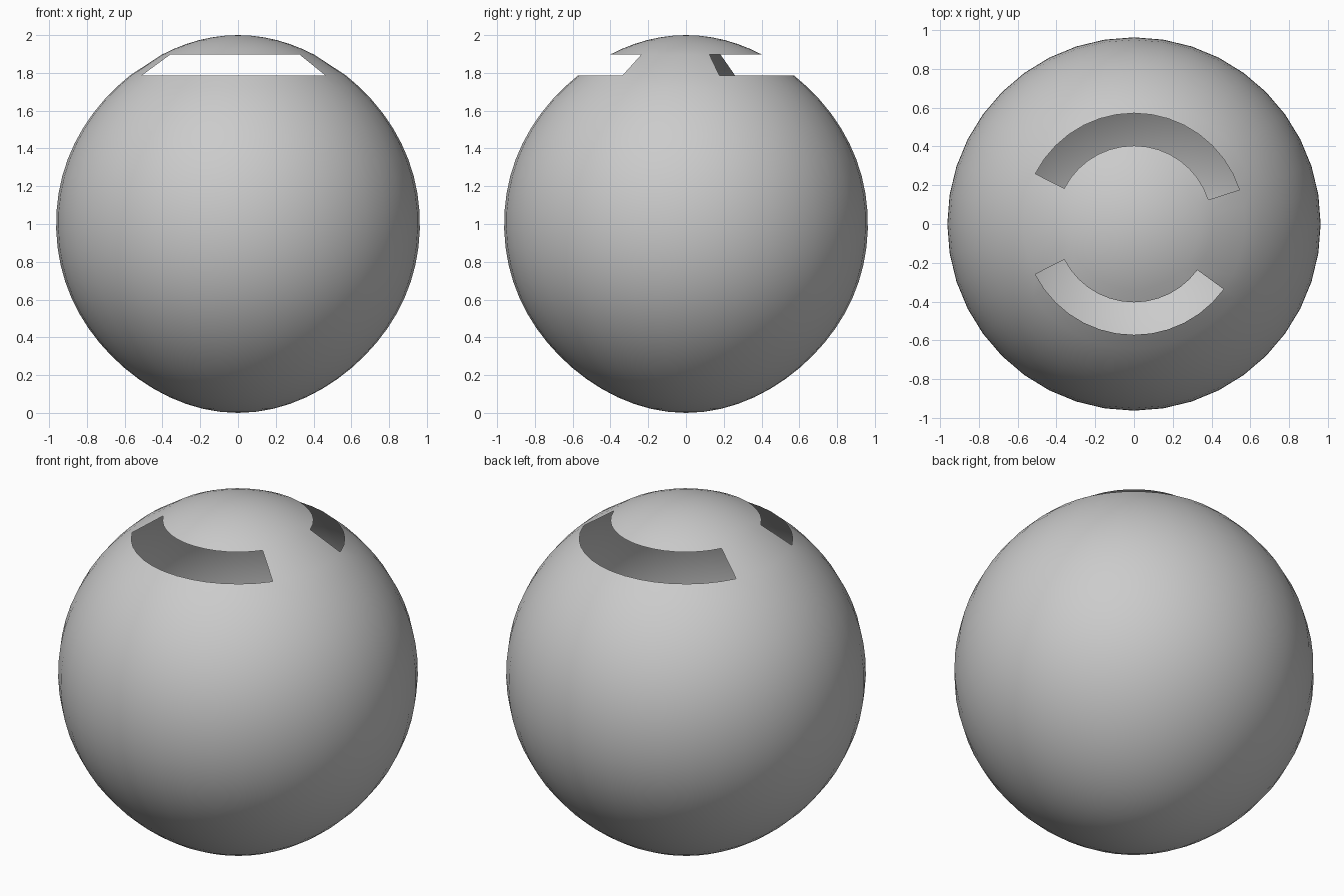
import bpy, bmesh
from math import sin, cos, pi, radians

if "Cube" in bpy.data.objects:
    bpy.data.objects.remove(bpy.data.objects["Cube"])

SEGMENTS = 40            # 9 degrees each
RADIUS = 0.963
SLOT_TOP, SLOT_BOTTOM = 24.8, 36.4   # polar angles of the slot edges


def profile(deg):
    # Slightly tall, rounded ball profile: radius and height at a polar angle
    t = radians(deg)
    bulge = 0.02 * sin(2 * t) ** 2 * (1 if deg < 90 else -1)
    return RADIUS * sin(t), 1 + cos(t) - bulge


def in_slot(step):
    # Back slot spans 18..153 degrees, front slot 207..324 degrees
    return 2 <= step < 17 or 23 <= step < 36


# Polar rings: cap, slot band, body
cap = [SLOT_TOP * i / 6 for i in range(1, 7)]
body = [SLOT_BOTTOM + (180 - SLOT_BOTTOM) * i / 26 for i in range(26)]
angles = cap + body
slot_row = len(cap) - 1

bm = bmesh.new()
rings = []
for deg in angles:
    r, z = profile(deg)
    rings.append([bm.verts.new((r * cos(2 * pi * s / SEGMENTS),
                                r * sin(2 * pi * s / SEGMENTS), z))
                  for s in range(SEGMENTS)])
top = bm.verts.new((0, 0, 2))
bottom = bm.verts.new((0, 0, 0))

for s in range(SEGMENTS):
    n = (s + 1) % SEGMENTS
    bm.faces.new((top, rings[0][s], rings[0][n]))
    bm.faces.new((bottom, rings[-1][n], rings[-1][s]))
    for row in range(len(rings) - 1):
        if row == slot_row and in_slot(s):
            continue
        a, b = rings[row], rings[row + 1]
        bm.faces.new((a[s], b[s], b[n], a[n]))

for f in bm.faces:
    f.smooth = True

# Hollow ball shell with two curved openings near the top
mesh = bpy.data.meshes.new("slotted_ball")
bm.to_mesh(mesh)
bm.free()
ball = bpy.data.objects.new("slotted_ball", mesh)
bpy.context.collection.objects.link(ball)
